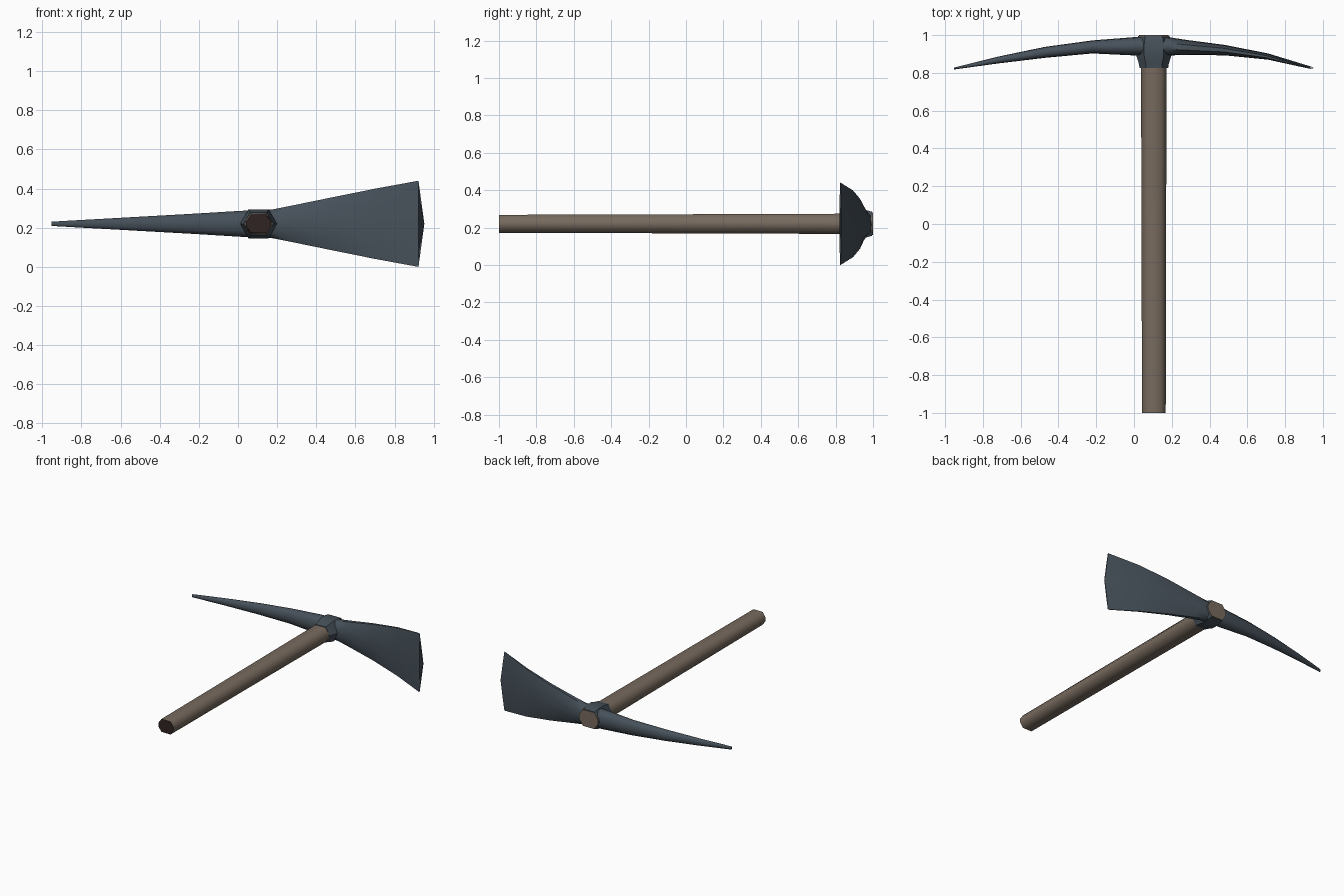
import bpy, bmesh, math

if "Cube" in bpy.data.objects:
    bpy.data.objects.remove(bpy.data.objects["Cube"])

CX, CZ = 0.105, 0.22  # handle axis


def material(name, rgb):
    m = bpy.data.materials.new(name)
    m.diffuse_color = (*rgb, 1)
    m.use_nodes = True
    m.node_tree.nodes["Principled BSDF"].inputs["Base Color"].default_value = m.diffuse_color
    return m


steel = material("blue grey steel", (0.062, 0.082, 0.102))
wood = material("brown wood", (0.185, 0.145, 0.112))
dark_wood = material("dark end grain", (0.030, 0.017, 0.016))


def loft(name, rings, mats, angle=40):
    """Skin a list of equal rings and cap both ends."""
    bm = bmesh.new()
    vr = [[bm.verts.new(p) for p in r] for r in rings]
    n = len(vr[0])
    for a, b in zip(vr, vr[1:]):
        for i in range(n):
            j = (i + 1) % n
            bm.faces.new((a[i], a[j], b[j], b[i]))
    bm.faces.new(vr[0])
    bm.faces.new(vr[-1])
    bmesh.ops.recalc_face_normals(bm, faces=bm.faces)
    me = bpy.data.meshes.new(name)
    bm.to_mesh(me)
    bm.free()
    for m in mats:
        me.materials.append(m)
    ob = bpy.data.objects.new(name, me)
    bpy.context.collection.objects.link(ob)
    bpy.ops.object.select_all(action='DESELECT')
    ob.select_set(True)
    bpy.context.view_layer.objects.active = ob
    bpy.ops.object.shade_smooth_by_angle(angle=math.radians(angle))
    return ob


def y_rings(profile, stations):
    """Scale a cross-section to (y, half width, half height) stations."""
    return [[(CX + u * hx, y, CZ + v * hz) for u, v in profile]
            for y, hx, hz in stations]


# Handle: faceted oval shaft, flared where it fills the eye
oval = [(1, .25), (.6, 1), (-.6, 1), (-1, .25),
        (-1, -.25), (-.6, -1), (.6, -1), (1, -.25)]
handle = loft("handle", y_rings(oval, [
    (-1.0, .063, .048), (0.0, .065, .051), (0.85, .068, .054),
    (0.96, .074, .058), (1.0, .079, .061)]), [wood, dark_wood], 65)
for f in handle.data.polygons:
    if f.normal.y < -0.9:
        f.material_index = 1

# Socket: six-sided collar around the eye
hexagon = [(1, 0), (.55, 1), (-.55, 1), (-1, 0), (-.55, -1), (.55, -1)]
loft("socket", y_rings(hexagon, [
    (0.825, .076, .058), (0.845, .078, .061), (0.895, .094, .074),
    (0.96, .092, .074), (0.995, .083, .064)]), [steel], 50)


def head_ring(x, back, front, h, bow=0.0):
    """Eight-point section with a soft rim; bow pushes the middle outward."""
    mid = (back + front) / 2
    t = (back - front) / 2
    pts = [(t, 0), (t * .9, .6), (t * .35, 1), (-t * .35, 1), (-t * .9, .6),
           (-t, 0), (-t * .9, -.6), (-t * .35, -1), (t * .35, -1), (t * .9, -.6)]
    return [(x - bow * abs(v), mid + d, CZ + v * h) for d, v in pts]


# Head: pick point on the left, flaring adze blade on the right
loft("pick_and_blade", [
    head_ring(-.952, .828, .818, .011),
    head_ring(-.72, .886, .850, .024),
    head_ring(-.47, .938, .880, .038),
    head_ring(-.22, .972, .903, .052),
    head_ring(.01, .990, .892, .066),
    head_ring(.18, .990, .892, .074),
    head_ring(.26, .977, .895, .090),
    head_ring(.48, .948, .893, .134, .005),
    head_ring(.71, .903, .870, .179, .012),
    head_ring(.952, .829, .821, .220, .03),
], [steel], 50)
